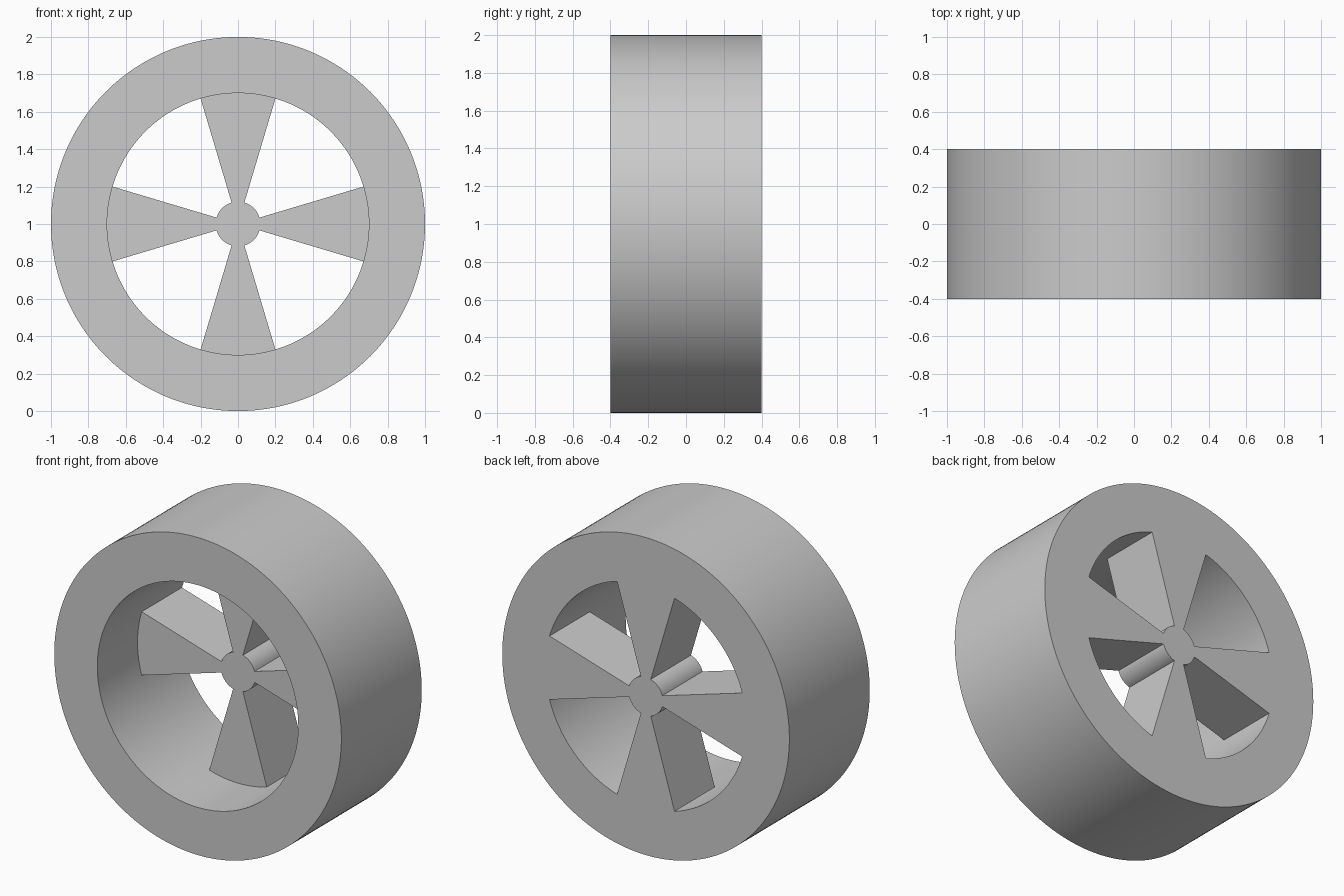
import bpy, bmesh
from math import asin, cos, sin, pi, radians
from mathutils import Vector

if "Cube" in bpy.data.objects:
    bpy.data.objects.remove(bpy.data.objects["Cube"], do_unlink=True)

CENTRE = Vector((0, 0, 1))
RIM_OUT, RIM_IN, HUB, HALF_DEPTH = 1.0, 0.7, 0.12, 0.4
SPOKES = 4

grey = bpy.data.materials.new("light_grey")
grey.use_nodes = True
colour = (0.6, 0.6, 0.6, 1)
grey.diffuse_color = colour
grey.node_tree.nodes["Principled BSDF"].inputs["Base Color"].default_value = colour


def polar(radius, angle, y=0):
    return CENTRE + Vector((radius * cos(angle), y, radius * sin(angle)))


def arc(radius, start, end, steps):
    return [polar(radius, start + (end - start) * i / steps) for i in range(steps + 1)]


def finish(bm, name):
    bmesh.ops.recalc_face_normals(bm, faces=bm.faces)
    mesh = bpy.data.meshes.new(name)
    bm.to_mesh(mesh)
    bm.free()
    mesh.materials.append(grey)
    obj = bpy.data.objects.new(name, mesh)
    bpy.context.collection.objects.link(obj)
    bpy.ops.object.select_all(action='DESELECT')
    obj.select_set(True)
    bpy.context.view_layer.objects.active = obj
    bpy.ops.object.shade_smooth_by_angle(angle=radians(30))
    return obj


# Rim: rectangular section spun around the axle
bm = bmesh.new()
section = [(RIM_IN, -HALF_DEPTH), (RIM_OUT, -HALF_DEPTH),
           (RIM_OUT, HALF_DEPTH), (RIM_IN, HALF_DEPTH)]
verts = [bm.verts.new(polar(r, 0, y)) for r, y in section]
edges = [bm.edges.new((verts[i - 1], verts[i])) for i in range(4)]
bmesh.ops.spin(bm, geom=verts + edges, cent=CENTRE, axis=(0, 1, 0),
               angle=2 * pi, steps=192)
bmesh.ops.remove_doubles(bm, verts=bm.verts, dist=0.0001)
finish(bm, "rim")

# Hub and flared spokes: one outline, filling the back half of the rim
half = asin(0.2 / RIM_IN)
pitch = 2 * pi / SPOKES
outline = []
for k in range(SPOKES):
    a = k * pitch
    outline += arc(RIM_IN + 0.0005, a - half, a + half, 24)
    outline += arc(HUB, a + half, a + pitch - half, 16)
bm = bmesh.new()
face = bm.faces.new([bm.verts.new(p) for p in outline])
extruded = bmesh.ops.extrude_face_region(bm, geom=[face])["geom"]
bmesh.ops.translate(bm, vec=(0, HALF_DEPTH, 0),
                    verts=[g for g in extruded if isinstance(g, bmesh.types.BMVert)])
finish(bm, "hub_and_spokes")
